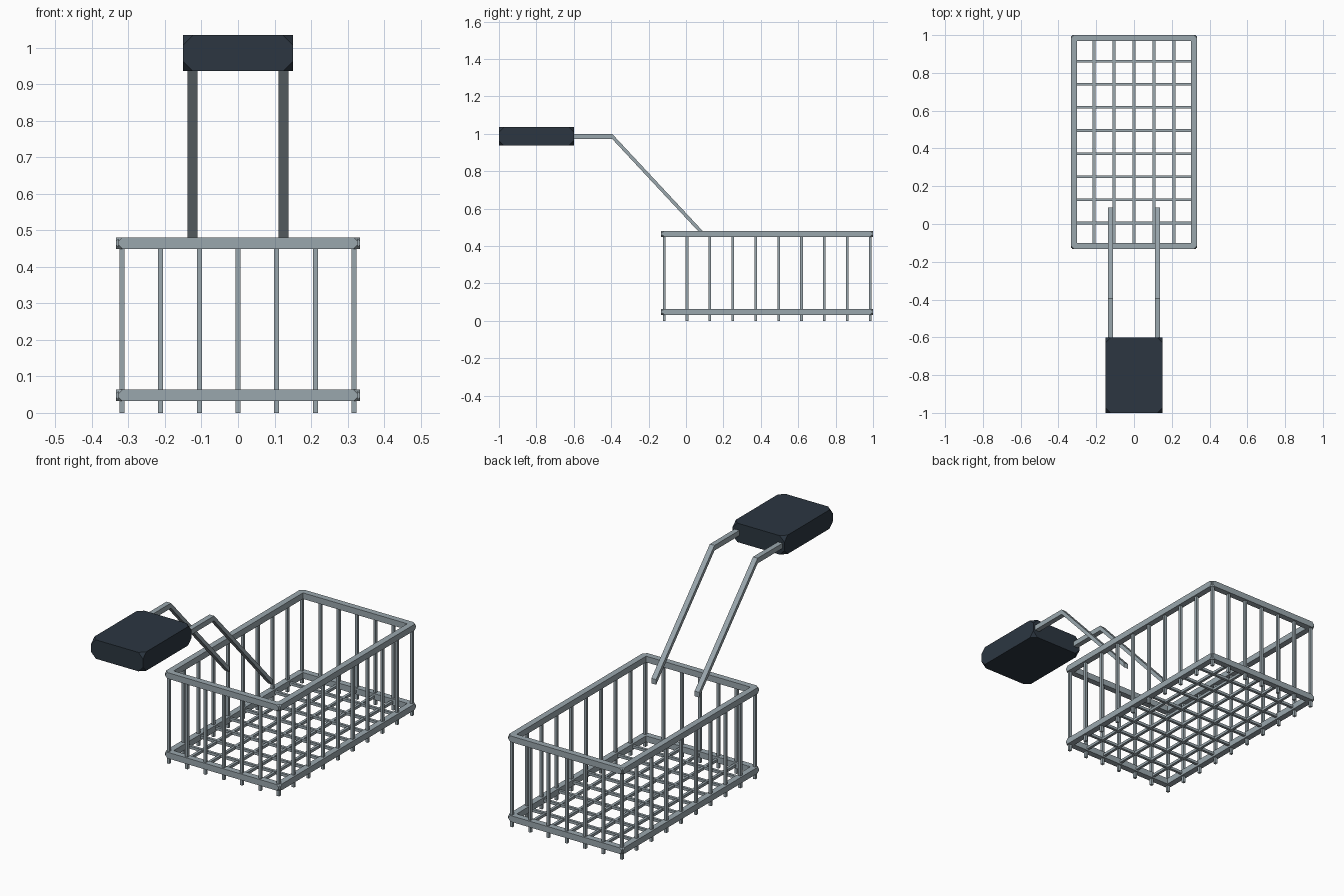
import bpy, bmesh
from mathutils import Matrix, Vector

if "Cube" in bpy.data.objects:
    bpy.data.objects.remove(bpy.data.objects["Cube"])


def material(name, rgb):
    m = bpy.data.materials.new(name)
    m.diffuse_color = (*rgb, 1)
    m.use_nodes = True
    m.node_tree.nodes["Principled BSDF"].inputs["Base Color"].default_value = m.diffuse_color
    return m


steel = material("steel_grey", (0.323, 0.386, 0.42))
rubber = material("dark_slate", (0.025, 0.037, 0.053))


def finish(bm, name, mat):
    bmesh.ops.recalc_face_normals(bm, faces=bm.faces)
    mesh = bpy.data.meshes.new(name)
    bm.to_mesh(mesh)
    bm.free()
    mesh.materials.append(mat)
    ob = bpy.data.objects.new(name, mesh)
    bpy.context.collection.objects.link(ob)
    return ob


def add_box(bm, lo, hi):
    lo, hi = Vector(lo), Vector(hi)
    bmesh.ops.create_cube(bm, size=1.0, matrix=Matrix.Translation((lo + hi) / 2)
                          @ Matrix.Diagonal((*(hi - lo), 1)))


def cut_corner_box(name, lo, hi, cut, mat):
    """Box whose eight corners are sliced off."""
    bm = bmesh.new()
    add_box(bm, lo, hi)
    bmesh.ops.bevel(bm, geom=bm.verts[:], offset=cut, offset_type='OFFSET',
                    segments=1, affect='VERTICES')
    return finish(bm, name, mat)


# Basket layout
X, Y0, Y1 = 0.318, -0.117, 0.985
R, T = 0.016, 0.007            # half thickness of rails and rods
E = 0.009                      # rail overlap at the corners
xs = [-X + i * X / 3 for i in range(7)]
ys = [Y0 + i * (Y1 - Y0) / 9 for i in range(10)]

# Top and bottom rails
for level, z in (("bottom", 0.048), ("top", 0.465)):
    for side, x in (("left", -X), ("right", X)):
        cut_corner_box(f"{level}_rail_{side}", (x - R, Y0 - E, z - R),
                       (x + R, Y1 + E, z + R), 0.011, steel)
    for side, y in (("front", Y0), ("back", Y1)):
        cut_corner_box(f"{level}_rail_{side}", (-X - E, y - R, z - R),
                       (X + E, y + R, z + R), 0.011, steel)

# Upright rods around the four sides
bm = bmesh.new()
spots = [(x, y) for x in xs for y in (Y0, Y1)] + \
        [(x, y) for x in (-X, X) for y in ys[1:-1]]
for x, y in spots:
    add_box(bm, (x - T, y - T, 0), (x + T, y + T, 0.465))
finish(bm, "upright_rods", steel)

# Floor grid
bm = bmesh.new()
for x in xs[1:-1]:
    add_box(bm, (x - T, Y0, 0.047 - T), (x + T, Y1, 0.047 + T))
for y in ys[1:-1]:
    add_box(bm, (-X, y - T, 0.049 - T), (X, y + T, 0.049 + T))
finish(bm, "floor_grid", steel)

# Bent handle bars, swept along a side profile
H = 0.0135
path = [(-0.64, 0.986), (-0.395, 0.986), (0.088, 0.468)]
for side, x in (("left", -0.125), ("right", 0.125)):
    bm = bmesh.new()
    rings = [[bm.verts.new((x + dx, y, z + dz))
              for dx, dz in ((-H, -H), (H, -H), (H, H), (-H, H))] for y, z in path]
    for a, b in zip(rings, rings[1:]):
        for i in range(4):
            j = (i + 1) % 4
            bm.faces.new((a[i], a[j], b[j], b[i]))
    bm.faces.new(rings[0])
    bm.faces.new(rings[-1])
    finish(bm, f"handle_bar_{side}", steel)

# Grip block
cut_corner_box("handle_grip", (-0.15, -1.0, 0.936), (0.15, -0.6, 1.035), 0.027, rubber)
